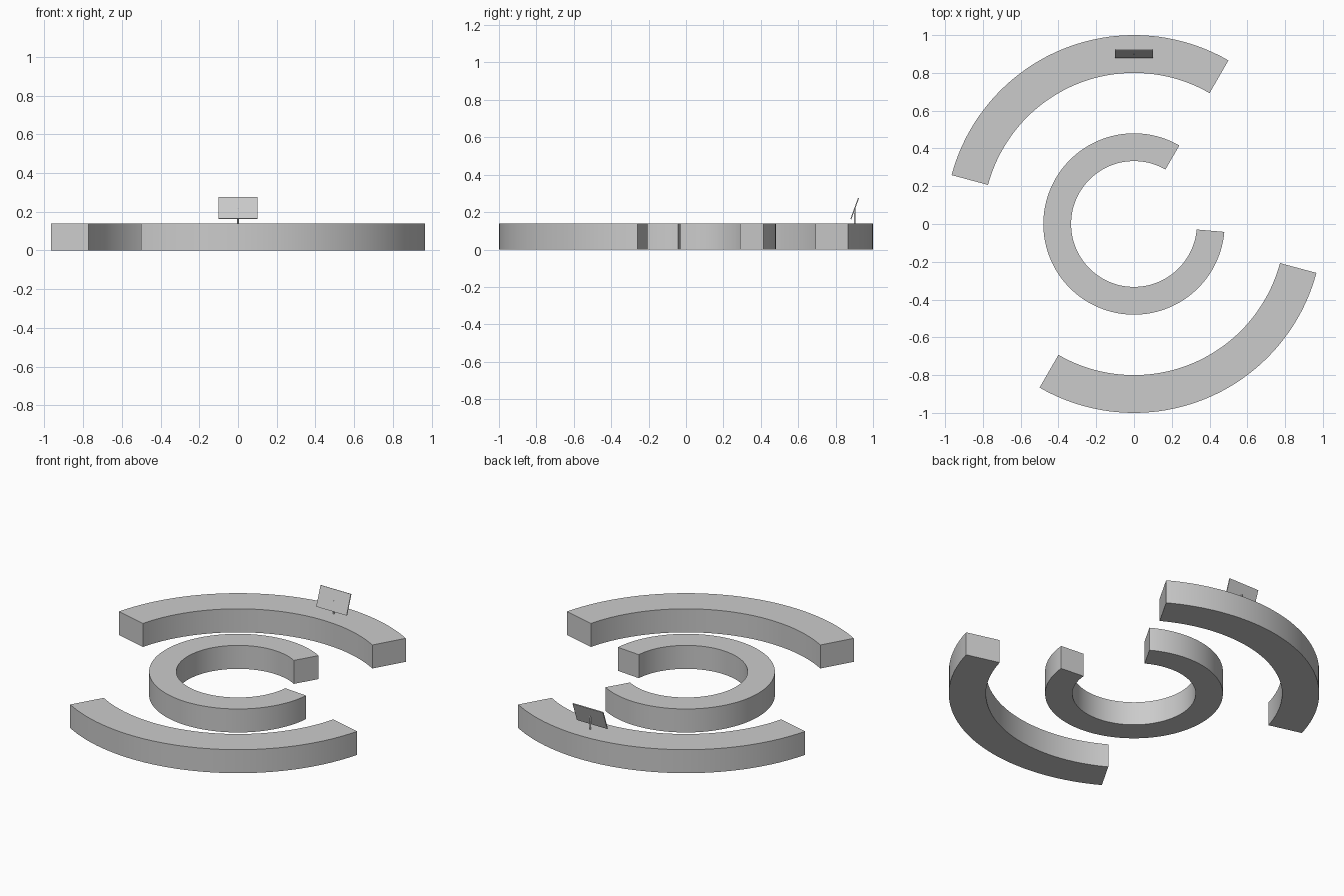
import bpy, bmesh
from math import radians, cos, sin

if "Cube" in bpy.data.objects:
    bpy.data.objects.remove(bpy.data.objects["Cube"])

HEIGHT = 0.14


def arc_block(name, r_in, r_out, start, end, step=2.5):
    """Rectangular section swept along an arc, with capped ends."""
    bm = bmesh.new()
    n = round((end - start) / step)
    rings = []
    for i in range(n + 1):
        a = radians(start + (end - start) * i / n)
        rings.append([bm.verts.new((r * cos(a), r * sin(a), z))
                      for r, z in ((r_in, 0), (r_out, 0), (r_out, HEIGHT), (r_in, HEIGHT))])
    for a, b in zip(rings, rings[1:]):
        for k in range(4):
            j = (k + 1) % 4
            bm.faces.new((a[k], a[j], b[j], b[k]))
    bm.faces.new(rings[0])
    bm.faces.new(rings[-1][::-1])
    bmesh.ops.recalc_face_normals(bm, faces=bm.faces)
    mesh = bpy.data.meshes.new(name)
    bm.to_mesh(mesh)
    bm.free()
    obj = bpy.data.objects.new(name, mesh)
    bpy.context.collection.objects.link(obj)
    bpy.ops.object.select_all(action='DESELECT')
    obj.select_set(True)
    bpy.context.view_layer.objects.active = obj
    bpy.ops.object.shade_smooth_by_angle(angle=radians(30))


def box(name, loc, size, tilt=0):
    bpy.ops.mesh.primitive_cube_add(size=1, location=loc, rotation=(radians(tilt), 0, 0))
    obj = bpy.context.object
    obj.name = name
    obj.scale = size


# Curved walls
arc_block("outer_arc_back", 0.80, 1.0, 60, 165)
arc_block("outer_arc_front", 0.80, 1.0, 240, 345)
arc_block("inner_ring", 0.333, 0.48, 60, 355)

# Small tilted sign on a thin post
bpy.ops.mesh.primitive_cylinder_add(vertices=16, radius=0.005, depth=0.08,
                                    location=(0, 0.902, HEIGHT + 0.04))
bpy.context.object.name = "sign_post"
bpy.ops.object.shade_smooth_by_angle(angle=radians(30))
box("sign_panel", (0, 0.902, 0.219), (0.20, 0.006, 0.12), -20)
